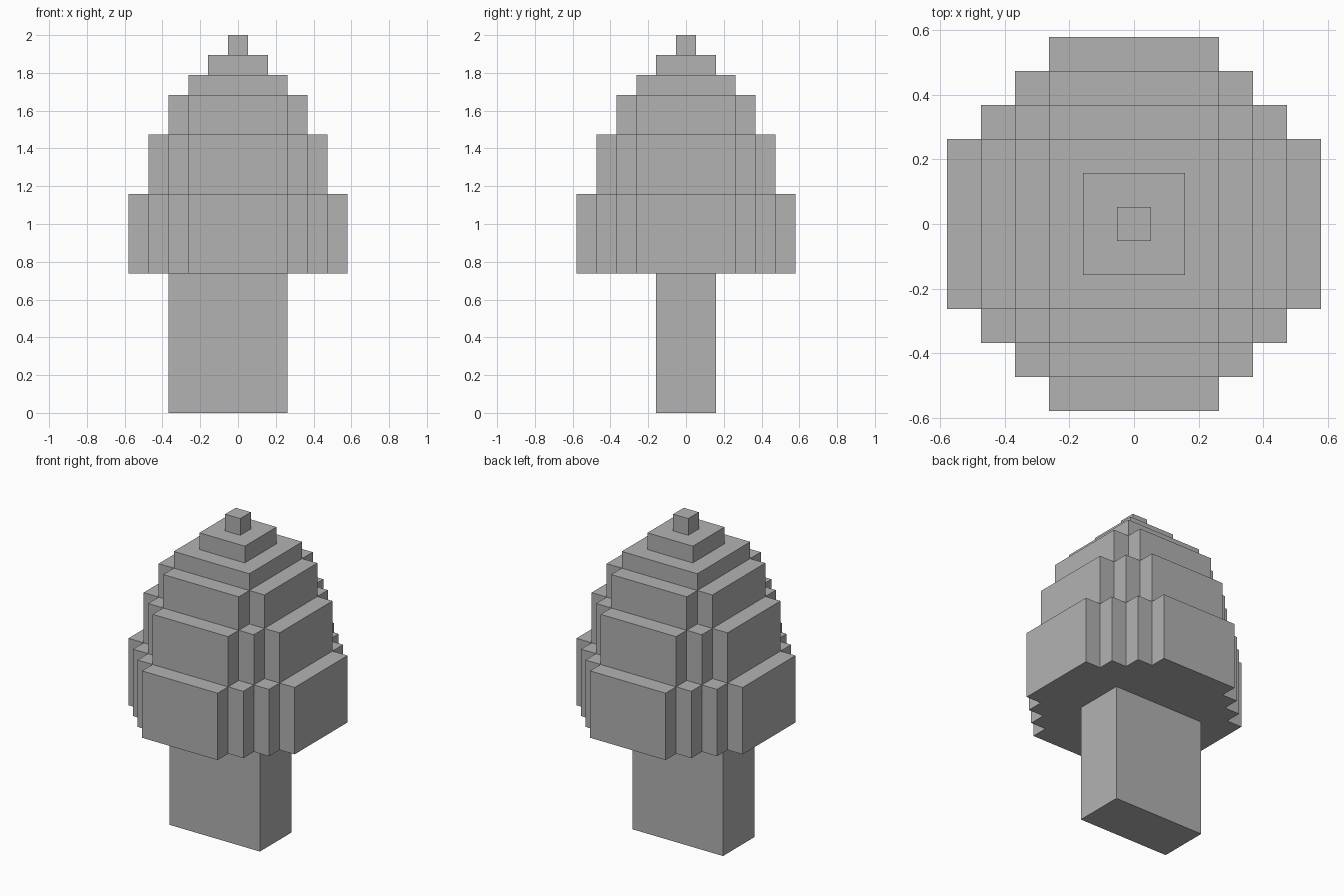
import bpy
import bmesh

cube = bpy.data.objects.get("Cube")
if cube:
    bpy.data.objects.remove(cube, do_unlink=True)

UNIT = 2 / 19  # one block; the model is 19 blocks tall

grey = bpy.data.materials.new("plain grey")
grey.use_nodes = True
colour = (0.448, 0.448, 0.448, 1)
grey.diffuse_color = colour
grey.node_tree.nodes["Principled BSDF"].inputs["Base Color"].default_value = colour


def prism(name, outline, bottom, top):
    """Extrude a flat outline, given in blocks, between two heights."""
    bm = bmesh.new()
    base = bm.faces.new([bm.verts.new((x * UNIT, y * UNIT, bottom * UNIT)) for x, y in outline])
    raised = bmesh.ops.extrude_face_region(bm, geom=[base], use_keep_orig=True)
    verts = [g for g in raised["geom"] if isinstance(g, bmesh.types.BMVert)]
    bmesh.ops.translate(bm, verts=verts, vec=(0, 0, (top - bottom) * UNIT))
    bmesh.ops.recalc_face_normals(bm, faces=bm.faces[:])
    mesh = bpy.data.meshes.new(name)
    bm.to_mesh(mesh)
    bm.free()
    mesh.materials.append(grey)
    obj = bpy.data.objects.new(name, mesh)
    bpy.context.collection.objects.link(obj)


def stepped_outline(half):
    """Square cross-section whose corners step inwards one block at a time."""
    x, y = half, min(half, 2.5)
    corner = [(x, y)]
    while y < half:
        x -= 1
        corner.append((x, y))
        y += 1
        corner.append((x, y))
    outline = []
    for _ in range(4):
        outline += corner
        corner = [(-b, a) for a, b in corner]
    return outline


# Trunk, set one half block off centre
prism("trunk", [(-3.5, -1.5), (2.5, -1.5), (2.5, 1.5), (-3.5, 1.5)], 0, 7)

# Foliage tiers: half width and height in blocks, from the bottom up
z = 7
for number, (half, height) in enumerate(
        [(5.5, 4), (4.5, 3), (3.5, 2), (2.5, 1), (1.5, 1), (0.5, 1)], 1):
    prism(f"foliage_tier_{number}", stepped_outline(half), z, z + height)
    z += height
